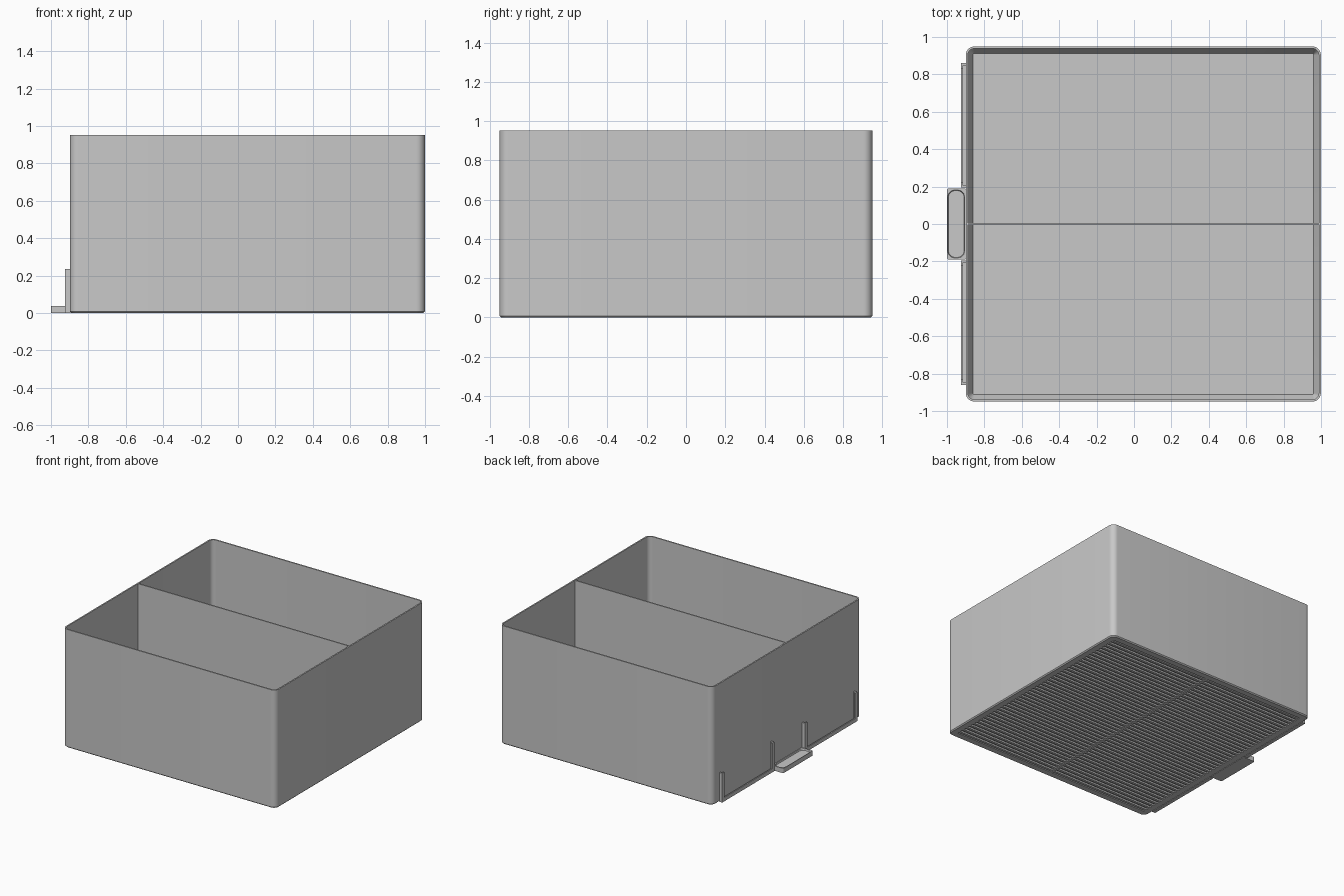
import bpy, bmesh, math

if "Cube" in bpy.data.objects:
    bpy.data.objects.remove(bpy.data.objects["Cube"])

grey = bpy.data.materials.new("light grey plastic")
grey.diffuse_color = (0.58, 0.58, 0.58, 1)
grey.use_nodes = True
grey.node_tree.nodes["Principled BSDF"].inputs["Base Color"].default_value = grey.diffuse_color

CX, HALF, HEIGHT, RADIUS = 0.05, 0.949, 0.952, 0.045


def finish(name, bm):
    bmesh.ops.recalc_face_normals(bm, faces=bm.faces)
    mesh = bpy.data.meshes.new(name)
    bm.to_mesh(mesh)
    bm.free()
    mesh.materials.append(grey)
    ob = bpy.data.objects.new(name, mesh)
    bpy.context.collection.objects.link(ob)
    return ob


def rounded_loop(cx, cy, hx, hy, r, z, seg=8):
    """Points of a rounded rectangle at height z."""
    pts = []
    for i, (sx, sy) in enumerate([(1, 1), (-1, 1), (-1, -1), (1, -1)]):
        for k in range(seg + 1):
            a = math.pi / 2 * (i + k / seg)
            pts.append((cx + sx * (hx - r) + r * math.cos(a),
                        cy + sy * (hy - r) + r * math.sin(a), z))
    return pts


def loft(name, loops):
    """Skin a list of equal loops and cap both ends."""
    bm = bmesh.new()
    rings = [[bm.verts.new(p) for p in loop] for loop in loops]
    for a, b in zip(rings, rings[1:]):
        n = len(a)
        for i in range(n):
            bm.faces.new((a[i], a[(i + 1) % n], b[(i + 1) % n], b[i]))
    bm.faces.new(rings[0][::-1])
    bm.faces.new(rings[-1])
    return finish(name, bm)


def add_box(bm, x0, x1, y0, y1, z0, z1):
    verts = bmesh.ops.create_cube(bm, size=1)["verts"]
    for v in verts:
        v.co = ((x0 + x1) / 2 + v.co.x * (x1 - x0),
                (y0 + y1) / 2 + v.co.y * (y1 - y0),
                (z0 + z1) / 2 + v.co.z * (z1 - z0))


# Bin body: recessed underside, bottom chamfer, thin walls, sloped floor edge
profile = [(0.055, 0.012), (0.055, 0.0), (0.008, 0.0), (0.0, 0.008),
           (0.0, HEIGHT), (0.011, HEIGHT), (0.011, 0.07), (0.038, 0.02)]
body = loft("bin_body", [
    rounded_loop(CX, 0, HALF - d, HALF - d, max(RADIUS - d, 0.005), z)
    for d, z in profile])
bpy.context.view_layer.objects.active = body
body.select_set(True)
bpy.ops.object.shade_smooth_by_angle(angle=math.radians(25))
body.select_set(False)

# Divider across the middle
bm = bmesh.new()
add_box(bm, CX - HALF + 0.006, CX + HALF - 0.006, -0.005, 0.005, 0.015, HEIGHT)
finish("divider", bm)

# Ribs on the underside, with one cross rib
bm = bmesh.new()
inner = HALF - 0.055
count = 44
pitch = 2 * inner / count
for i in range(count):
    y = -inner + (i + 0.5) * pitch
    add_box(bm, CX - inner, CX + inner, y - pitch / 4, y + pitch / 4, 0.0, 0.012)
finish("underside_ribs", bm)
bm = bmesh.new()
add_box(bm, CX - 0.01, CX + 0.01, -inner, inner, 0.0, 0.012)
finish("underside_cross_rib", bm)

# Two label holders: a U of rails with thin lips that retain a card
wall = CX - HALF
front = wall - 0.026
lip = front + 0.01
for side, name in ((1, "back"), (-1, "front")):
    bm = bmesh.new()

    def rail(x0, x1, a, b, z0, z1):
        add_box(bm, x0, x1, min(side * a, side * b), max(side * a, side * b), z0, z1)

    rail(front, wall + 0.004, 0.195, 0.86, 0.0, 0.012)
    rail(front, lip, 0.195, 0.86, 0.012, 0.03)
    for edge, d in ((0.195, 1), (0.86, -1)):
        rail(front, wall + 0.004, edge, edge + d * 0.012, 0.012, 0.235)
        rail(front, lip, edge + d * 0.012, edge + d * 0.028, 0.03, 0.235)
    finish("label_holder_" + name, bm)

# Pull handle with a shallow recess on top
hx = (1.0 + wall + 0.004) / 2
cx = -1.0 + hx
loft("pull_handle", [
    rounded_loop(cx, 0, hx, 0.19, 0.012, 0.0, 3),
    rounded_loop(cx, 0, hx, 0.19, 0.012, 0.038, 3),
    rounded_loop(cx - 0.003, 0, hx - 0.007, 0.182, 0.038, 0.038, 3),
    rounded_loop(cx - 0.003, 0, hx - 0.01, 0.179, 0.036, 0.026, 3)])
